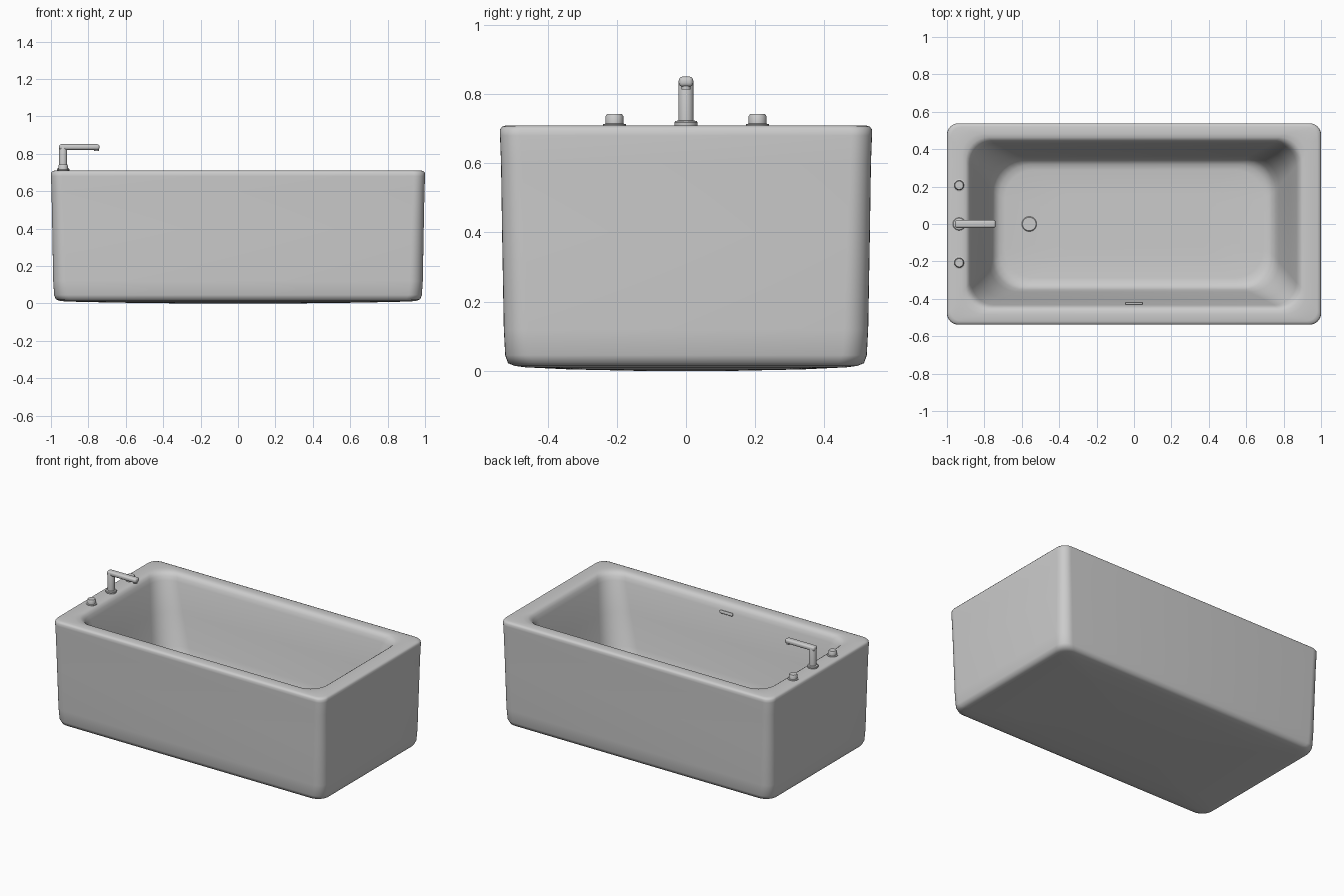
import bpy, bmesh, math
from mathutils import Matrix

if "Cube" in bpy.data.objects:
    bpy.data.objects.remove(bpy.data.objects["Cube"])


def finish(name, bm, angle=40):
    bmesh.ops.recalc_face_normals(bm, faces=bm.faces)
    mesh = bpy.data.meshes.new(name)
    bm.to_mesh(mesh)
    bm.free()
    ob = bpy.data.objects.new(name, mesh)
    bpy.context.collection.objects.link(ob)
    bpy.ops.object.select_all(action='DESELECT')
    ob.select_set(True)
    bpy.context.view_layer.objects.active = ob
    bpy.ops.object.shade_smooth_by_angle(angle=math.radians(angle))
    return ob


def skin(bm, rings):
    loops = [[bm.verts.new(p) for p in ring] for ring in rings]
    n = len(loops[0])
    for a, b in zip(loops, loops[1:]):
        for i in range(n):
            j = (i + 1) % n
            bm.faces.new((a[i], a[j], b[j], b[i]))
    bm.faces.new(loops[0])
    bm.faces.new(loops[-1])


def rounded_rect(hx, hy, r, z, cx=0, seg=8):
    pts = []
    for k, (sx, sy) in enumerate([(1, 1), (-1, 1), (-1, -1), (1, -1)]):
        for i in range(seg + 1):
            t = (k + i / seg) * math.pi / 2
            pts.append((cx + sx * (hx - r) + r * math.cos(t),
                        sy * (hy - r) + r * math.sin(t), z))
    return pts


def turned(name, profile, x, y):
    """Revolve a (radius, z) profile around a vertical axis."""
    bm = bmesh.new()
    skin(bm, [[(x + r * math.cos(i * math.tau / 32), y + r * math.sin(i * math.tau / 32), z)
               for i in range(32)] for r, z in profile])
    return finish(name, bm)


def rounded_box(name, size, loc, bevel, tilt=0):
    bm = bmesh.new()
    mat = (Matrix.Translation(loc) @ Matrix.Rotation(tilt, 4, 'X')
           @ Matrix.Diagonal((*size, 1)))
    bmesh.ops.create_cube(bm, size=1, matrix=mat)
    bmesh.ops.bevel(bm, geom=bm.edges[:], offset=bevel, segments=4,
                    profile=0.5, affect='EDGES')
    return finish(name, bm)


# Tub shell: underside, outer wall, rim, inner wall, floor (half x, half y, radius, z, centre x)
FLOOR = 0.18
shell = [
    (0.30, 0.15, 0.06, 0.0, 0), (0.65, 0.34, 0.07, 0.004, 0), (0.92, 0.465, 0.08, 0.010, 0),
    (0.955, 0.495, 0.08, 0.014, 0), (0.974, 0.515, 0.075, 0.022, 0), (0.983, 0.523, 0.07, 0.045, 0),
    (0.988, 0.527, 0.07, 0.12, 0), (0.993, 0.532, 0.065, 0.40, 0), (0.997, 0.535, 0.06, 0.60, 0),
    (1.0, 0.538, 0.06, 0.68, 0), (0.999, 0.538, 0.06, 0.698, 0), (0.993, 0.532, 0.06, 0.706, 0),
    (0.980, 0.520, 0.06, 0.71, 0), (0.92, 0.482, 0.11, 0.71, 0), (0.899, 0.463, 0.12, 0.708, 0),
    (0.887, 0.450, 0.12, 0.700, 0), (0.877, 0.440, 0.12, 0.685, 0), (0.868, 0.432, 0.12, 0.66, 0),
    (0.825, 0.399, 0.14, 0.48, 0), (0.775, 0.364, 0.16, 0.28, 0), (0.758, 0.351, 0.17, FLOOR + 0.045, 0),
    (0.742, 0.338, 0.17, FLOOR + 0.02, 0), (0.72, 0.318, 0.17, FLOOR + 0.006, 0),
    (0.69, 0.288, 0.15, FLOOR + 0.001, 0), (0.40, 0.15, 0.08, FLOOR, 0),
]
bm = bmesh.new()
skin(bm, [rounded_rect(*s) for s in shell])
finish("tub_shell", bm, 60)

# Faucet: flange and post, spout, nozzle
FX = -0.935
turned("faucet_post", [(0.033, 0.705), (0.034, 0.718), (0.031, 0.722),
                       (0.022, 0.724), (0.022, 0.835), (0.018, 0.845)], FX, 0)
rounded_box("faucet_spout", (0.217, 0.042, 0.03), (-0.8485, 0, 0.836), 0.012)
turned("faucet_nozzle", [(0.013, 0.814), (0.013, 0.83)], -0.757, 0)

# Handles on both sides of the faucet
for side, y in (("left", -0.207), ("right", 0.207)):
    turned(side + "_handle", [(0.033, 0.705), (0.033, 0.713), (0.026, 0.715),
                              (0.026, 0.736), (0.022, 0.742)], FX, y)

# Drain on the floor and overflow slot on the front inner wall
turned("drain", [(0.040, FLOOR - 0.01), (0.040, FLOOR + 0.006), (0.036, FLOOR + 0.01)], -0.56, 0)
rounded_box("overflow_slot", (0.095, 0.012, 0.02), (0, -0.424, 0.655), 0.0055, math.radians(10))
